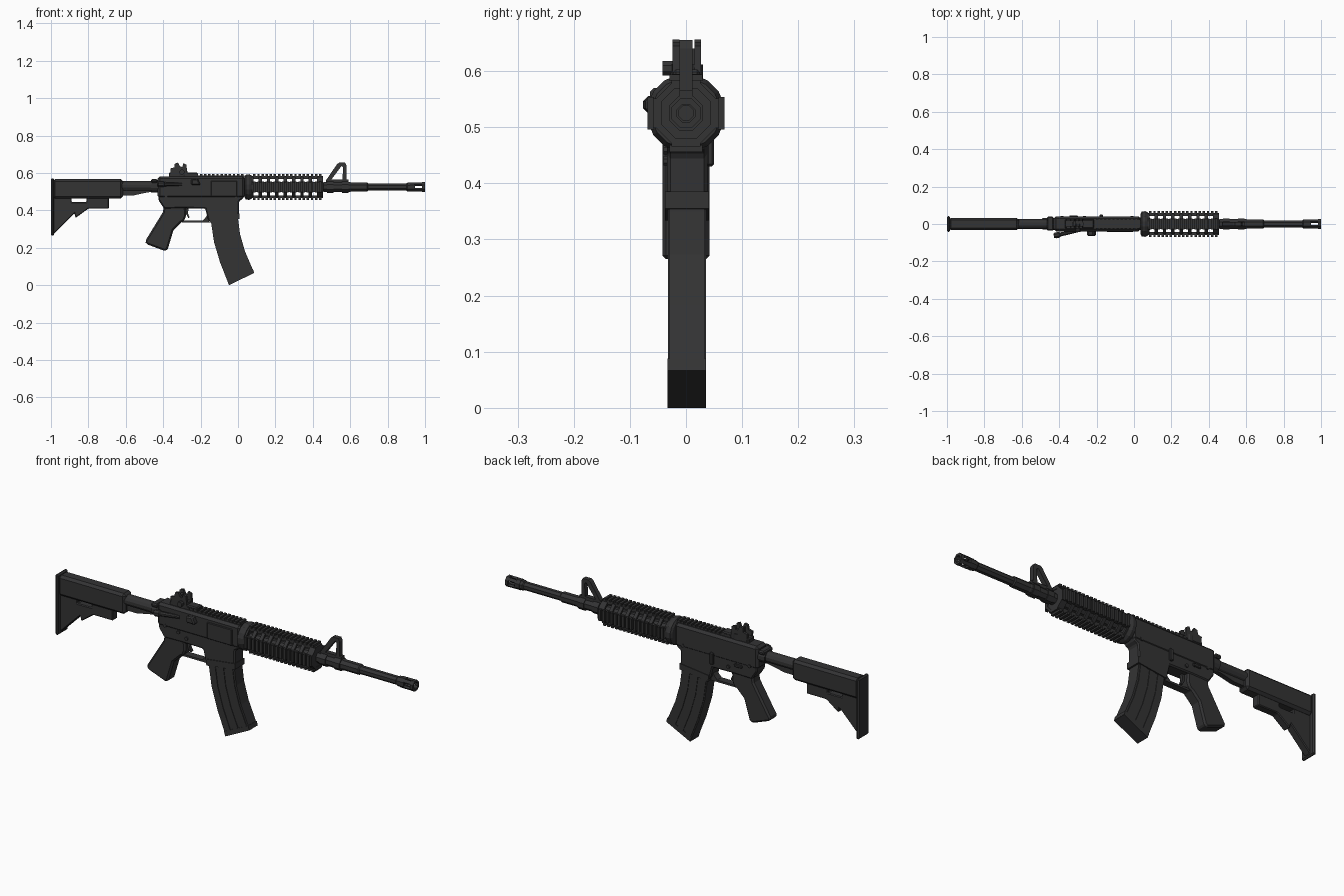
import bpy, bmesh, math
from mathutils import Matrix, Vector

if "Cube" in bpy.data.objects:
    bpy.data.objects.remove(bpy.data.objects["Cube"])

AX = 0.525  # height of the bore axis

mat = bpy.data.materials.new("charcoal")
mat.diffuse_color = (0.033, 0.033, 0.034, 1)
mat.use_nodes = True
mat.node_tree.nodes["Principled BSDF"].inputs["Base Color"].default_value = mat.diffuse_color


def finish(bm, name, bevel=0.0):
    bmesh.ops.recalc_face_normals(bm, faces=bm.faces)
    me = bpy.data.meshes.new(name)
    bm.to_mesh(me)
    bm.free()
    me.materials.append(mat)
    ob = bpy.data.objects.new(name, me)
    bpy.context.collection.objects.link(ob)
    if bevel:
        m = ob.modifiers.new("bevel", 'BEVEL')
        m.width, m.segments, m.limit_method = bevel, 1, 'ANGLE'
    return ob


def add_box(bm, x0, x1, y0, y1, z0, z1, ang=None):
    """Box in world axes, or (with ang) z radial from the bore axis, turned about x."""
    r = bmesh.ops.create_cube(bm, size=1)
    c = Vector(((x0 + x1) / 2, (y0 + y1) / 2, (z0 + z1) / 2))
    m = Matrix.Translation(c) @ Matrix.Diagonal((x1 - x0, y1 - y0, z1 - z0, 1))
    if ang is not None:
        m = Matrix.Translation((0, 0, AX)) @ Matrix.Rotation(ang, 4, 'X') @ m
    bmesh.ops.transform(bm, matrix=m, verts=r['verts'])


def box(name, *dims, bevel=0.0):
    bm = bmesh.new()
    add_box(bm, *dims)
    return finish(bm, name, bevel)


def prism(name, pts, y0, y1, bevel=0.0):
    """Side profile in x, z pushed from y0 to y1."""
    bm = bmesh.new()
    f = bm.faces.new([bm.verts.new((x, y0, z)) for x, z in pts])
    r = bmesh.ops.extrude_face_region(bm, geom=[f])
    bmesh.ops.translate(bm, vec=(0, y1 - y0, 0),
                        verts=[v for v in r['geom'] if isinstance(v, bmesh.types.BMVert)])
    return finish(bm, name, bevel)


def lathe(name, prof, n=8, z=AX, closed=False, matrix=None):
    """Profile of (x, radius) spun about an axis along x."""
    bm = bmesh.new()
    rings = [[bm.verts.new((x, r * math.sin((k + .5) * math.tau / n), z + r * math.cos((k + .5) * math.tau / n)))
              for k in range(n)] for x, r in prof]
    pairs = list(zip(rings, rings[1:] + (rings[:1] if closed else [])))
    for a, b in pairs:
        for k in range(n):
            bm.faces.new((a[k], a[(k + 1) % n], b[(k + 1) % n], b[k]))
    if not closed:
        bm.faces.new(rings[0])
        bm.faces.new(rings[-1])
    if matrix:
        bm.transform(matrix)
    return finish(bm, name)


# --- stock ---
box("stock_body", -.99, -.615, -.033, .033, .463, .567, bevel=.012)
prism("stock_lower", [(-.99, .27), (-.875, .385), (-.868, .36), (-.80, .41), (-.69, .41), (-.69, .475),
                      (-.81, .475), (-.81, .445), (-.89, .445), (-.89, .475), (-.99, .475)], -.02, .02, .004)
box("butt_plate", -1, -.983, -.042, .042, .265, .572, bevel=.006)
lathe("buffer_tube", [(-.63, .028), (-.42, .028)], 12, .53)
lathe("tube_nut", [(-.465, .034), (-.425, .034)], 12, .53)
prism("tube_ridge", [(-.62, .48), (-.56, .48), (-.50, .493), (-.46, .50), (-.46, .52), (-.62, .52)], -.012, .012)

# --- receiver ---
box("upper_receiver", -.43, .037, -.039, .041, .465, .582, bevel=.012)
prism("lower_receiver", [(-.425, .51), (.03, .51), (.03, .465), (.006, .45), (.004, .358), (-.15, .338),
                         (-.163, .36), (-.175, .41), (-.29, .412), (-.395, .41), (-.425, .455)], -.034, .038, .006)
prism("magazine_flange", [(.008, .385), (.008, .355), (-.152, .334), (-.156, .366)], -.037, .041)
box("ejection_cover", -.145, -.005, -.044, -.036, .475, .558, bevel=.003)
prism("case_deflector", [(-.25, .535), (-.25, .568), (-.215, .57), (-.2, .535)], -.064, -.03, .006)
lathe("forward_assist", [(-.43, .012), (-.42, .017), (-.40, .017), (-.395, .012), (-.3, .008)], 8, 0,
      matrix=Matrix.Translation((-.365, -.05, .54)) @ Matrix.Rotation(.2, 4, 'Z') @ Matrix.Translation((.365, 0, 0)))
box("charging_handle", -.465, -.43, -.036, .04, .548, .568, bevel=.006)
for i, (x, z) in enumerate([(-.385, .475), (-.01, .48), (-.265, .44), (-.31, .46)]):
    lathe(f"receiver_pin_{i}", [(-.04, .009), (.044, .009)], 8, 0,
          matrix=Matrix.Translation((x, 0, z)) @ Matrix.Rotation(math.pi / 2, 4, 'Z'))
box("bolt_catch", -.185, -.165, .036, .05, .43, .49, bevel=.004)
box("selector_lever", -.345, -.30, .036, .046, .452, .466, bevel=.003)

# --- top rail on the receiver ---
bm = bmesh.new()
add_box(bm, -.27, .035, -.022, .024, .575, .587)
for i in range(14):
    add_box(bm, -.27 + i * .022, -.257 + i * .022, -.025, .027, .583, .595)
finish(bm, "receiver_rail")

# --- grip and trigger ---
prism("pistol_grip", [(-.395, .43), (-.402, .39), (-.497, .235), (-.49, .22), (-.388, .182), (-.375, .195),
                      (-.345, .295), (-.305, .335), (-.288, .345), (-.278, .37), (-.28, .43)], -.029, .033, .01)
prism("trigger_guard", [(-.30, .335), (-.155, .335), (-.155, .39), (-.175, .36), (-.19, .345), (-.30, .345)],
      -.016, .02)
prism("trigger", [(-.285, .42), (-.262, .42), (-.268, .385), (-.258, .362), (-.266, .36), (-.28, .385)], -.006, .01)

# --- magazine, with raised ribs between the two curved edges ---
rear = [(-.145, .37), (-.143, .33), (-.128, .23), (-.096, .123), (-.048, .0)]
fore = [(0, .39), (.001, .35), (.011, .273), (.037, .182), (.086, .068)]


def strip(a, b):
    mix = lambda t: [(p[0] + (q[0] - p[0]) * t, p[1] + (q[1] - p[1]) * t) for p, q in zip(rear, fore)]
    return mix(a) + mix(b)[::-1]


prism("magazine", strip(0, 1), -.029, .033)
for i, (a, b) in enumerate([(.04, .26), (.36, .58), (.68, .94)]):
    prism(f"magazine_rib_{i}", strip(a, b), -.032, .036)
prism("magazine_base", [(-.048, 0), (.086, .066), (.080, .088), (-.056, .024)], -.033, .036)

# --- handguard: four toothed rails joined by bridges that leave vent holes ---
bm = bmesh.new()
for q in range(4):
    a = q * math.pi / 2
    add_box(bm, .075, .455, -.026, .026, .044, .059, a)
    for i in range(17):
        add_box(bm, .081 + i * .022, .094 + i * .022, -.029, .029, .057, .069, a)
    d = a + math.pi / 4
    for i in range(7):
        x = .1185 + i * .0447
        add_box(bm, x - .009, x + .009, -.025, .025, .045, .056, d)
    add_box(bm, .423, .455, -.025, .025, .045, .056, d)
    add_box(bm, .07, .083, -.025, .025, .045, .056, d)
finish(bm, "handguard")
lathe("handguard_ring", [(.036, .058), (.042, .068), (.06, .07), (.075, .062)], 16)
lathe("handguard_end_cap", [(.44, .05), (.452, .05)], 8)

# --- barrel and muzzle ---
lathe("barrel", [(.03, .023), (.455, .023), (.456, .028), (.60, .028), (.605, .026), (.69, .026), (.695, .021),
                 (.90, .021), (.905, .025), (.935, .025)], 8)
lathe("muzzle_base", [(.92, .027), (.947, .027), (.947, .014), (.92, .014)], 8, closed=True)
lathe("muzzle_ring", [(.984, .028), (1, .028), (1, .017), (.984, .017)], 8, closed=True)
bm = bmesh.new()
for q in range(4):
    add_box(bm, .94, .99, -.008, .008, .016, .026, math.pi / 4 + q * math.pi / 2)
finish(bm, "muzzle_prongs")

# --- front sight ---
for i, x in enumerate((.475, .555)):
    lathe(f"sight_clamp_{i}", [(x, .033), (x + .035, .033)], 8)
box("sight_base", .47, .59, -.012, .012, .545, .566)
prism("sight_slope", [(.47, .56), (.495, .56), (.553, .637), (.562, .637), (.562, .655), (.54, .655), (.53, .648)],
      -.012, .012)
prism("sight_post", [(.558, .56), (.58, .56), (.58, .64), (.572, .655), (.555, .655), (.555, .637), (.562, .63)],
      -.012, .012)

# --- rear sight ---
box("rear_sight_base", -.37, -.215, -.023, .025, .575, .603, bevel=.005)
for i, y in enumerate((-.024, .015)):
    prism(f"rear_sight_ear_{i}", [(-.36, .59), (-.362, .625), (-.34, .63), (-.338, .65), (-.32, .656), (-.31, .635),
                                  (-.298, .633), (-.292, .652), (-.276, .645), (-.27, .59)], y, y + .012)
box("rear_sight_aperture", -.325, -.312, -.014, .016, .60, .64)
lathe("rear_sight_drum", [(.582, .03), (.612, .03)], 12, 0,
      matrix=Matrix.Translation((-.30, .001, 0)) @ Matrix.Rotation(-math.pi / 2, 4, 'Y'))
lathe("rear_sight_knob", [(-.042, .014), (0, .014)], 8, 0,
      matrix=Matrix.Translation((-.30, 0, .605)) @ Matrix.Rotation(math.pi / 2, 4, 'Z'))
